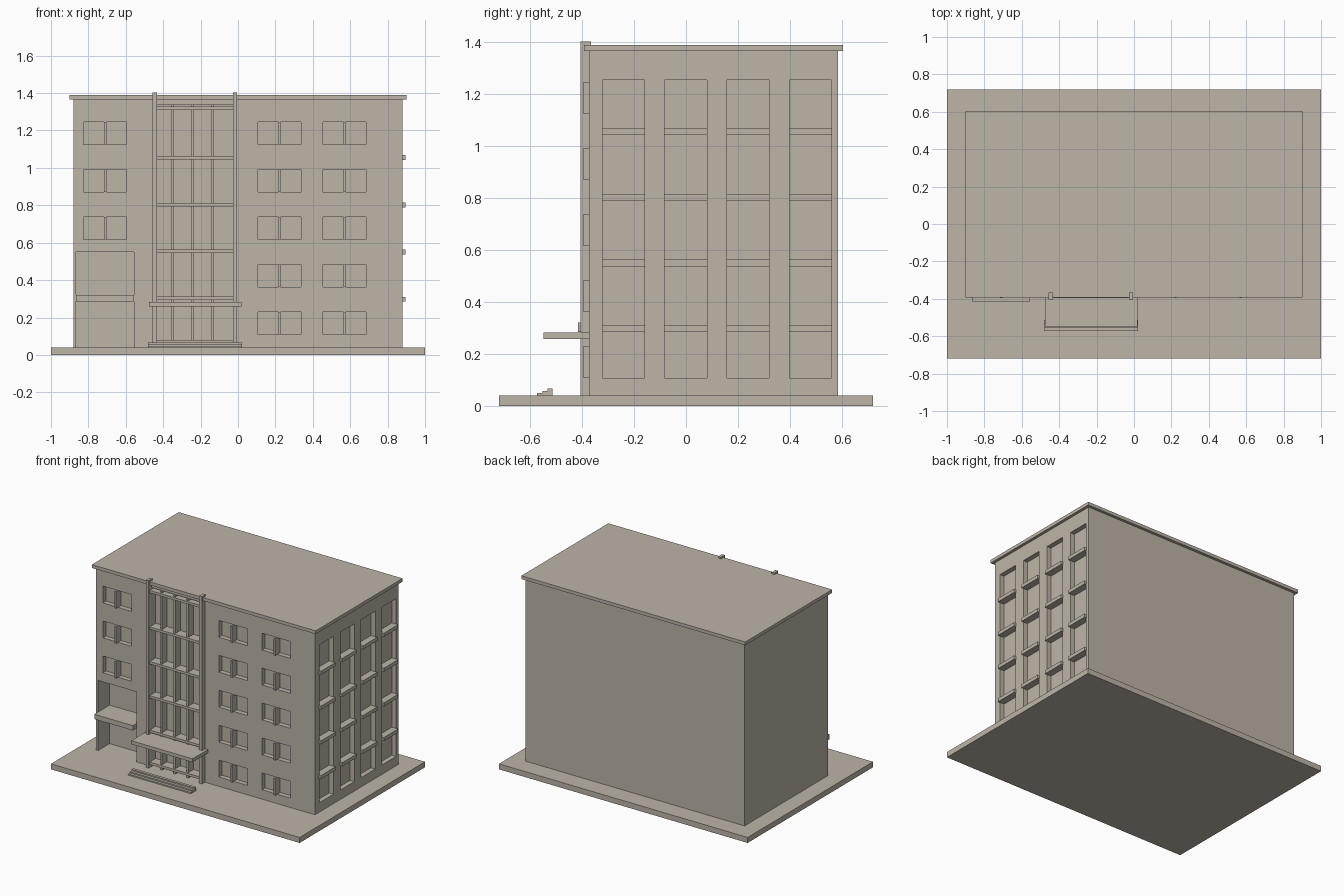
import bpy, bmesh
from mathutils import Matrix, Vector

if "Cube" in bpy.data.objects:
    bpy.data.objects.remove(bpy.data.objects["Cube"])

stone = bpy.data.materials.new("warm_stone")
stone.diffuse_color = (0.51, 0.46, 0.39, 1)
stone.use_nodes = True
stone.node_tree.nodes["Principled BSDF"].inputs["Base Color"].default_value = stone.diffuse_color


def boxes(name, spans, hidden=False):
    """One object made of boxes given as (x0, x1, y0, y1, z0, z1)."""
    bm = bmesh.new()
    for x0, x1, y0, y1, z0, z1 in spans:
        centre = Vector(((x0 + x1) / 2, (y0 + y1) / 2, (z0 + z1) / 2))
        size = Matrix.Diagonal((x1 - x0, y1 - y0, z1 - z0, 1))
        bmesh.ops.create_cube(bm, size=1, matrix=Matrix.Translation(centre) @ size)
    mesh = bpy.data.meshes.new(name)
    bm.to_mesh(mesh)
    bm.free()
    mesh.materials.append(stone)
    obj = bpy.data.objects.new(name, mesh)
    bpy.context.collection.objects.link(obj)
    obj.hide_render = hidden
    obj.hide_viewport = hidden
    return obj


FRONT, SIDE, BASE = -0.373, 0.88, 0.04

# Ground slab, main block and overhanging roof
boxes("ground_slab", [(-1, 1, -0.72, 0.72, 0, BASE)])
walls = boxes("walls", [(-SIDE, SIDE, FRONT, 0.585, BASE, 1.366)])
boxes("roof", [(-0.9, 0.9, -0.393, 0.605, 1.366, 1.39)])

# Front windows: five floors of two columns, the left column starts higher up
front_windows = [(x, 0.108 + 0.254 * floor)
                 for x, first in ((-0.71, 2), (0.222, 0), (0.57, 0))
                 for floor in range(first, 5)]
cuts = [(x - 0.115, x + 0.115, FRONT - 0.05, FRONT + 0.035, z, z + 0.122)
        for x, z in front_windows]
boxes("window_mullions", [(x - 0.006, x + 0.006, FRONT - 0.022, FRONT + 0.035, z, z + 0.122)
                          for x, z in front_windows])

# Side window strips with a ledge at each floor
strips = [-0.241 + 0.24 * i for i in range(4)]
cuts += [(SIDE - 0.035, SIDE + 0.05, y - 0.081, y + 0.081, 0.108, 1.255) for y in strips]
boxes("side_ledges", [(SIDE - 0.035, 0.895, y - 0.083, y + 0.083, z, z + 0.026)
                      for y in strips for z in (0.285, 0.537, 0.789, 1.043)])

# Side entrance recess and its canopy
cuts.append((-0.865, -0.555, FRONT - 0.05, -0.24, BASE - 0.02, 0.55))
boxes("side_entrance_canopy", [(-0.865, -0.555, -0.415, -0.24, 0.285, 0.32)])

# Tall glazed bay: recess, grid of bars and two pillars
BACK = -0.325
cuts.append((-0.445, -0.015, FRONT - 0.05, BACK, BASE - 0.02, 1.34))
boxes("bay_mullions", [(x - 0.007, x + 0.007, -0.383, BACK, BASE, 1.34)
                       for x in (-0.35, -0.243, -0.138)])
boxes("bay_floor_bars", [(-0.44, -0.02, -0.395, BACK, z, z + 0.018)
                         for z in (0.062, 0.295, 0.545, 0.793, 1.045, 1.31)])
boxes("bay_pillars", [(x - 0.011, x + 0.011, -0.407, -0.365, BASE, 1.402)
                      for x in (-0.445, -0.016)])
# Pillar linings close the recess behind the pillars
boxes("bay_jambs", [(x - 0.008, x + 0.008, FRONT, BACK, BASE, 1.34)
                    for x in (-0.442, -0.018)])

# Main entrance canopy and steps
boxes("main_canopy", [(-0.475, 0.018, -0.548, BACK, 0.258, 0.283)])
boxes("front_steps", [(-0.482, 0.022, -0.573 + 0.02 * i, -0.513, BASE + 0.009 * i, BASE + 0.009 * (i + 1))
                      for i in range(3)])

# Cut all recesses into the walls
cutter = boxes("recess_cutter", cuts, hidden=True)
cut = walls.modifiers.new("recesses", 'BOOLEAN')
cut.operation, cut.solver, cut.object = 'DIFFERENCE', 'EXACT', cutter
